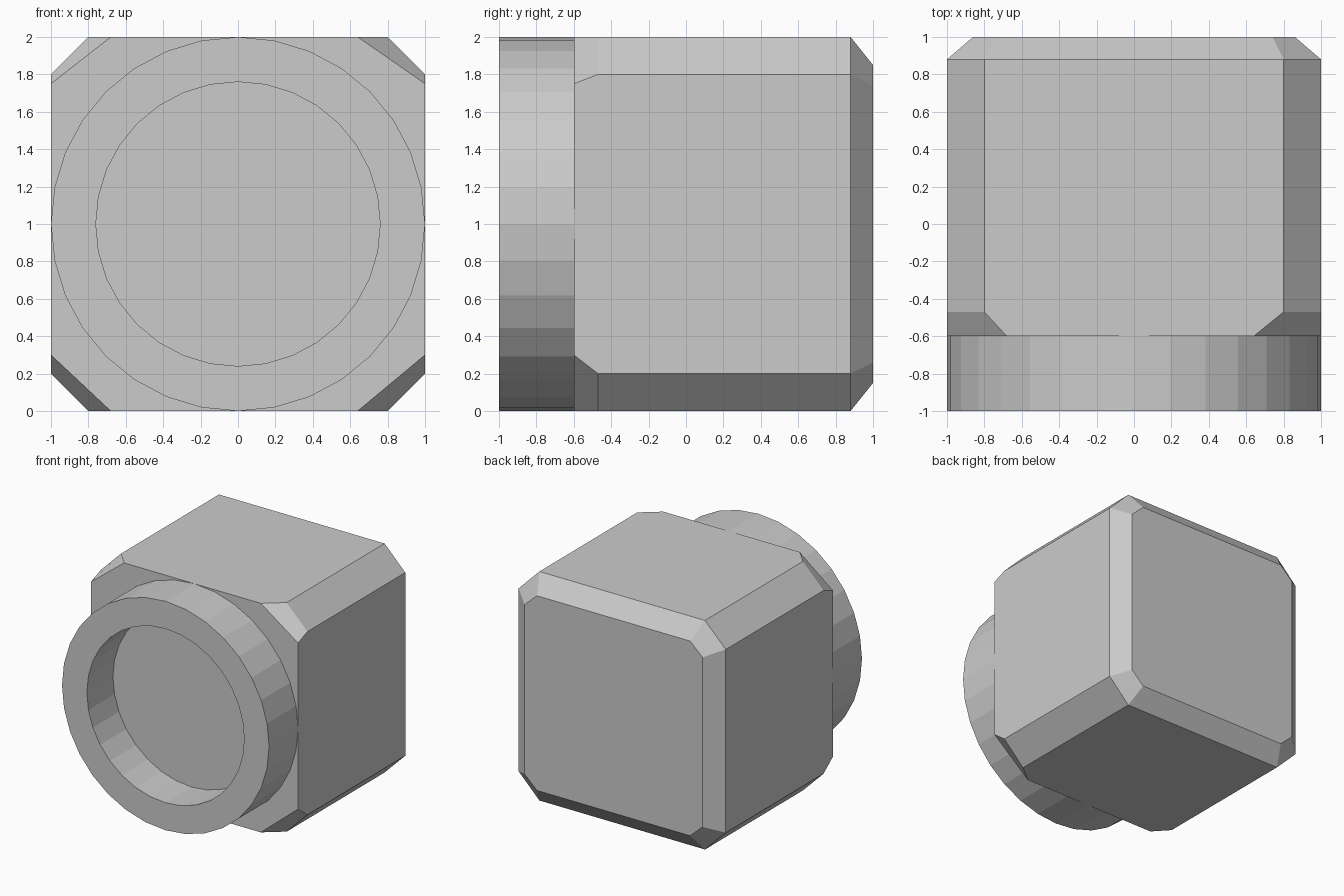
import bpy, bmesh
from math import sin, cos, pi

if "Cube" in bpy.data.objects:
    bpy.data.objects.remove(bpy.data.objects["Cube"])


def loft(name, sections, cap_start=True):
    """Skin equal-length loops of points, capping the ends."""
    bm = bmesh.new()
    loops = [[bm.verts.new(p) for p in s] for s in sections]
    for a, b in zip(loops, loops[1:]):
        n = len(a)
        for i in range(n):
            j = (i + 1) % n
            bm.faces.new((a[i], a[j], b[j], b[i]))
    if cap_start:
        bm.faces.new(loops[0])
    bm.faces.new(loops[-1])
    bmesh.ops.recalc_face_normals(bm, faces=bm.faces)
    mesh = bpy.data.meshes.new(name)
    bm.to_mesh(mesh)
    bm.free()
    obj = bpy.data.objects.new(name, mesh)
    bpy.context.collection.objects.link(obj)
    return obj


def octagon(y, left, right, half, top, bottom, z_high, z_low):
    """Rectangle with cut corners, standing across the y axis."""
    pts = [(right, top), (half, z_high), (half, z_low), (right, bottom),
           (-left, bottom), (-half, z_low), (-half, z_high), (-left, top)]
    return [(x, y, z) for x, z in pts]


def circle(y, r, n=32):
    return [(r * sin(2 * pi * i / n), y, 1 + r * cos(2 * pi * i / n))
            for i in range(n)]


# Chamfered block: front face, straight body, bevelled back
loft("block_body", [
    octagon(-0.60, 0.68, 0.64, 1.00, 2.00, 0.00, 1.75, 0.30),
    octagon(-0.47, 0.80, 0.80, 1.00, 2.00, 0.00, 1.80, 0.20),
    octagon(0.88, 0.80, 0.80, 1.00, 2.00, 0.00, 1.80, 0.20),
    octagon(1.00, 0.74, 0.74, 0.86, 1.85, 0.15, 1.74, 0.26),
])

# Round collar on the front with a recessed floor
loft("front_collar", [
    circle(-0.60, 1.00), circle(-1.00, 1.00),
    circle(-1.00, 0.76), circle(-0.64, 0.76),
], cap_start=False)

# The collar is an open shell, so make its normals face outwards
collar = bpy.data.objects["front_collar"].data
rim = next(p for p in collar.polygons if abs(p.center.y + 1) < 1e-4)
if rim.normal.y > 0:
    collar.flip_normals()
